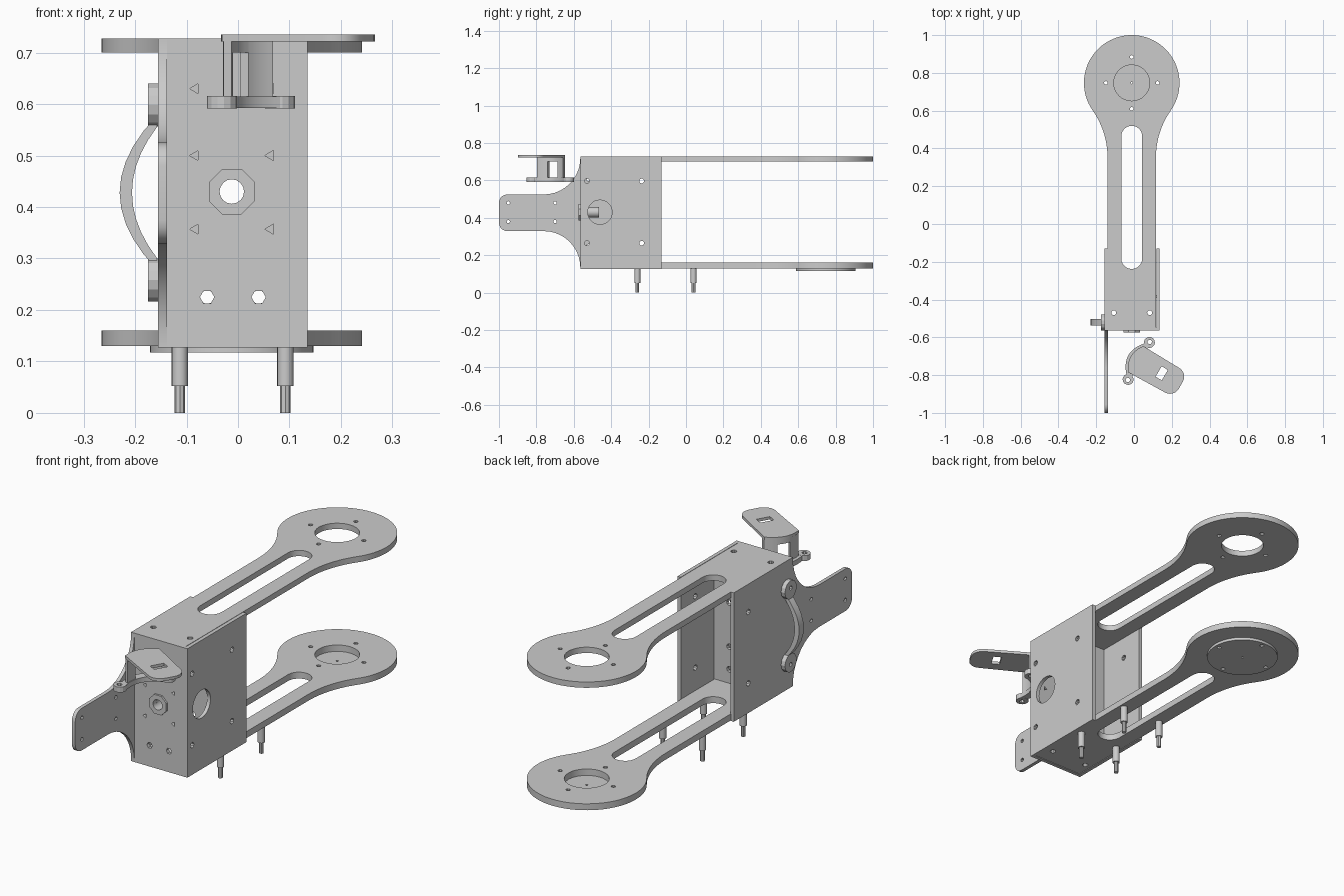
import bpy, bmesh
from math import sin, cos, pi, radians, hypot, atan2
from mathutils import Matrix, Vector

if "Cube" in bpy.data.objects:
    bpy.data.objects.remove(bpy.data.objects["Cube"])

X, Y, Z = Vector((1, 0, 0)), Vector((0, 1, 0)), Vector((0, 0, 1))
CX = -0.012          # centre line of the arms


def arc(cx, cy, r, a0, a1, n=12):
    return [(cx + r * cos(a0 + (a1 - a0) * i / n), cy + r * sin(a0 + (a1 - a0) * i / n))
            for i in range(n + 1)]


def circle(cx, cy, r, n=16, a=0.0):
    return arc(cx, cy, r, a, a + 2 * pi, n)[:-1]


def rect(x0, x1, y0, y1):
    return [(x0, y0), (x1, y0), (x1, y1), (x0, y1)]


def plate(name, loops, lo, hi, u=X, v=Y, origin=(0, 0, 0)):
    """Extrude an outline with holes from lo to hi along u x v."""
    cu = bpy.data.curves.new(name, 'CURVE')
    cu.dimensions, cu.fill_mode, cu.extrude = '2D', 'BOTH', (hi - lo) / 2
    for pts in loops:
        s = cu.splines.new('POLY')
        s.points.add(len(pts) - 1)
        for p, (a, b) in zip(s.points, pts):
            p.co = (a, b, 0, 1)
        s.use_cyclic_u = True
    tmp = bpy.data.objects.new(name + "_profile", cu)
    bpy.context.collection.objects.link(tmp)
    bpy.context.view_layer.update()
    me = bpy.data.meshes.new_from_object(tmp.evaluated_get(bpy.context.evaluated_depsgraph_get()))
    bpy.data.objects.remove(tmp)
    w = u.cross(v)
    m = Matrix((u, v, w)).transposed().to_4x4()
    m.translation = Vector(origin) + w * (lo + hi) / 2
    me.transform(m)
    bm = bmesh.new()
    bm.from_mesh(me)
    bmesh.ops.remove_doubles(bm, verts=bm.verts, dist=1e-5)
    bmesh.ops.recalc_face_normals(bm, faces=bm.faces)
    bm.to_mesh(me)
    bm.free()
    ob = bpy.data.objects.new(name, me)
    bpy.context.collection.objects.link(ob)
    bpy.ops.object.select_all(action='DESELECT')
    ob.select_set(True)
    bpy.context.view_layer.objects.active = ob
    bpy.ops.object.shade_smooth_by_angle(angle=radians(25))
    return ob


# Long arms: straight shank flowing into a round end
W, R, F, EY = 0.128, 0.253, 0.435, 0.747
fx = W + F
fy = -((R + F) ** 2 - fx ** 2) ** 0.5
a = atan2(fy, fx)
half = [(W, -0.548 - EY)] + arc(fx, fy, F, pi, pi + a, 12) + arc(0, 0, R, a, pi / 2, 28)[1:]
outline = half + [(-x, y) for x, y in reversed(half[:-1])]
outline = [(CX + x, EY + y) for x, y in outline]
slot = arc(CX, 0.465, 0.055, 0, pi) + arc(CX, -0.183, 0.055, pi, 2 * pi)
bolts = [circle(CX + 0.137 * cos(k * pi / 2), EY + 0.137 * sin(k * pi / 2), 0.01, 8) for k in range(4)]
arm_loops = [outline, slot, circle(CX, EY, 0.095, 32)] + bolts
arm_loops += [circle(CX + s * 0.095, -0.47, 0.013, 10) for s in (-1, 1)]
plate("upper_arm_plate", arm_loops, 0.70, 0.727)
plate("lower_arm_plate", arm_loops, 0.13, 0.16)

# Cover disc below the lower arm
plate("cover_disc", [circle(CX, EY, 0.159, 48), circle(CX, EY, 0.005, 8)] + bolts, 0.117, 0.13)

# Side walls of the box; the left one carries the tongue
corners = [circle(y, z, 0.013, 10) for y in (-0.53, -0.237) for z in (0.265, 0.597)]
plate("right_wall", [rect(-0.565, -0.13, 0.127, 0.727), circle(-0.46, 0.43, 0.065, 28)] + corners,
      0.118, 0.135, Y, Z)
top = [(-0.13, 0.727), (-0.565, 0.727)] + arc(-0.76, 0.72, 0.195, 0, -pi / 2, 10)
top += arc(-0.955, 0.48, 0.045, pi / 2, pi, 5)
side = top + [(y, 0.854 - z) for y, z in reversed(top)]
tongue_holes = [circle(y, z, 0.009, 8) for y in (-0.95, -0.70) for z in (0.38, 0.48)]
plate("left_wall_with_tongue", [side] + corners + tongue_holes, -0.155, -0.138, Y, Z)

# Front panel and inner partition (their normal points to -y)
front = [rect(-0.139, 0.119, 0.127, 0.727), circle(CX, 0.43, 0.024, 16)]
front += [circle(x, z, 0.011, 3, pi) for x in (-0.083, 0.063) for z in (0.357, 0.50, 0.63)]
front += [circle(x, 0.225, 0.014, 6) for x in (-0.06, 0.04)]
plate("front_panel", front, 0.548, 0.565, X, Z)
inner = [rect(-0.139, 0.119, 0.15, 0.71), circle(CX, 0.43, 0.03, 16)]
inner += [circle(x, z, 0.014, 8) for x in (-0.06, 0.04) for z in (0.225, 0.33, 0.535, 0.63)]
plate("inner_partition", inner, 0.376, 0.391, X, Z)

# Cable bushing
bore = circle(CX, 0.43, 0.0238, 16)
plate("bushing_flange", [circle(CX, 0.43, 0.048, 8, pi / 8), bore], 0.565, 0.574, X, Z)
plate("bushing_tube", [circle(CX, 0.43, 0.028, 16), bore], 0.465, 0.548, X, Z)

# Stepped pegs below the box
for i, (x, y) in enumerate([(x, y) for x in (-0.113, 0.092) for y in (-0.26, 0.04)]):
    plate(f"peg_{i}", [circle(x, y, 0.016, 16)], 0.052, 0.131)
    plate(f"peg_tip_{i}", [circle(x, y, 0.010, 8)], 0.0, 0.052)

# Bowed handle on the left wall
t = [-1 + i / 5 for i in range(11)]
bow = [(-0.157 - 0.073 * (1 - k * k), 0.428 + 0.15 * k) for k in t]
bow += [(-0.157 - 0.049 * (1 - k * k), 0.428 + 0.128 * k) for k in reversed(t)]
plate("handle_bar", [bow], 0.504, 0.538, X, Z)
for s, n in ((-1, "lower"), (1, "upper")):
    plate(f"handle_pad_{n}", [circle(-0.521, 0.428 + s * 0.17, 0.043, 14),
                              circle(-0.521, 0.428 + s * 0.178, 0.010, 8)], -0.175, -0.155, Y, Z)

# Small turned bracket in front: curved foot, two legs, flat paddle
U, V = Vector((cos(radians(-30)), sin(radians(-30)), 0)), Vector((0.5, cos(radians(30)), 0))
O = (0.02, -0.722, 0)


def bend(v, off):
    return (0.005 - 0.062 * (1 - (v / 0.115) ** 2) + off, v)


def strip(v0, v1, o0, o1, n=6):
    vs = [v0 + (v1 - v0) * i / n for i in range(n + 1)]
    return [bend(v, o1) for v in vs] + [bend(v, o0) for v in reversed(vs)]


plate("bracket_foot", [strip(-0.10, 0.10, 0, 0.04, 10)], 0.592, 0.615, U, V, O)
for s, n in ((-1, "a"), (1, "b")):
    plate(f"bracket_lug_{n}", [circle(0.006, s * 0.113, 0.029, 14), circle(0.006, s * 0.116, 0.012, 8)],
          0.591, 0.616, U, V, O)
    plate(f"bracket_leg_{n}", [strip(s * 0.03, s * 0.08, 0.018, 0.036)], 0.61, 0.724, U, V, O)
plate("bracket_lintel", [strip(-0.03, 0.03, 0.018, 0.036)], 0.70, 0.724, U, V, O)
paddle = arc(0.21, -0.022, 0.053, -pi / 2, 0, 6) + arc(0.21, 0.022, 0.053, 0, pi / 2, 6)
paddle += list(reversed([bend(-0.08 + 0.02 * i, 0.014) for i in range(9)]))
plate("bracket_paddle", [paddle, rect(0.125, 0.163, -0.028, 0.036)], 0.722, 0.735, U, V, O)
